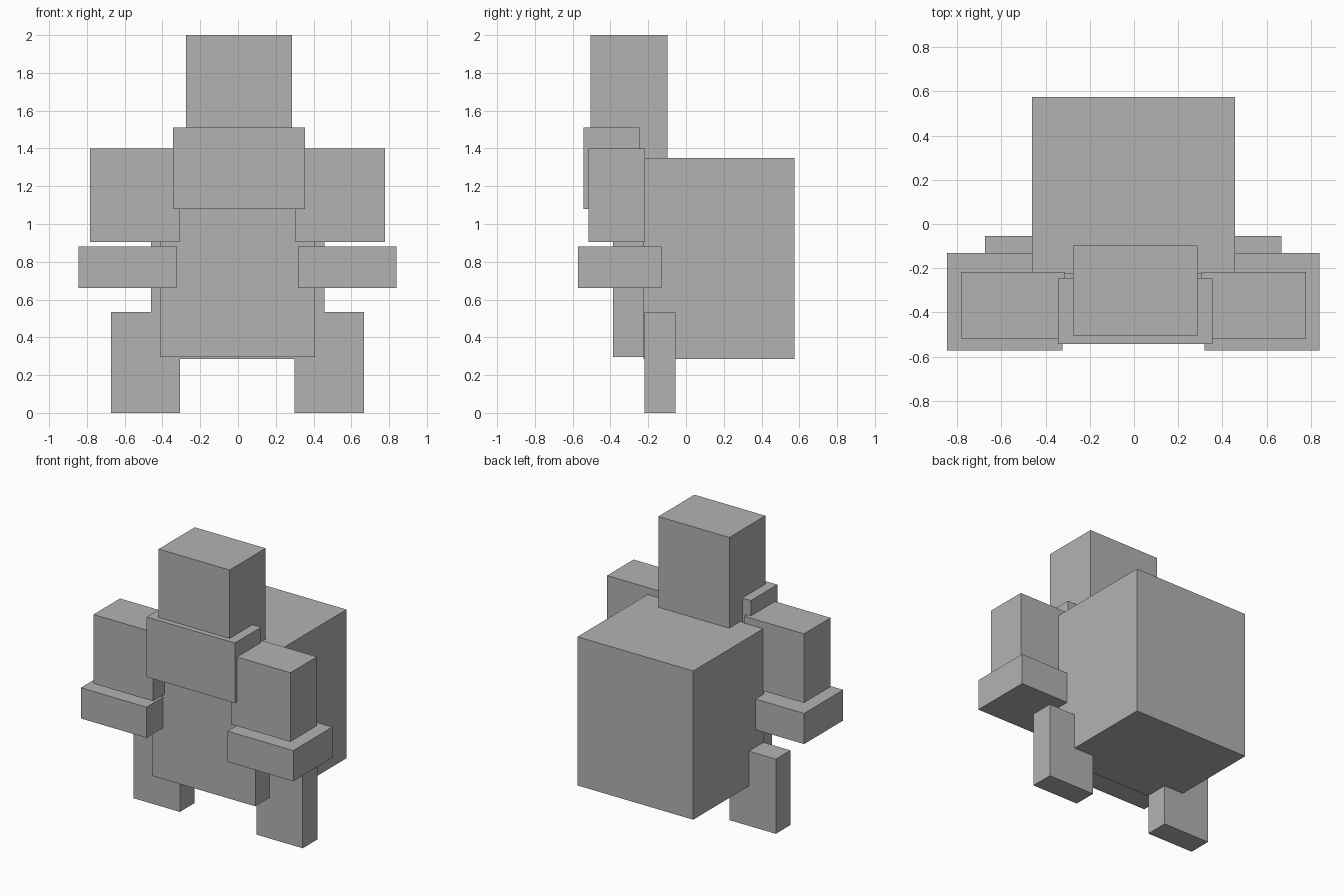
import bpy
import bmesh
from mathutils import Vector

if "Cube" in bpy.data.objects:
    bpy.data.objects.remove(bpy.data.objects["Cube"])

grey = bpy.data.materials.new("plain grey")
grey.diffuse_color = (0.45, 0.45, 0.45, 1)
grey.use_nodes = True
grey.node_tree.nodes["Principled BSDF"].inputs["Base Color"].default_value = grey.diffuse_color


def box(name, x, y, z):
    """Box spanning the given (low, high) ranges."""
    lo, hi = (Vector(c) for c in zip(x, y, z))
    bm = bmesh.new()
    bmesh.ops.create_cube(bm, size=1)
    bmesh.ops.scale(bm, vec=hi - lo, verts=bm.verts)
    mesh = bpy.data.meshes.new(name)
    bm.to_mesh(mesh)
    bm.free()
    mesh.materials.append(grey)
    obj = bpy.data.objects.new(name, mesh)
    obj.location = (lo + hi) / 2
    bpy.context.collection.objects.link(obj)


# Head, chest plate, torso and the large rear body
box("head", (-0.275, 0.287), (-0.505, -0.097), (1.33, 2.0))
box("chest_plate", (-0.343, 0.355), (-0.543, -0.245), (1.08, 1.51))
box("torso", (-0.412, 0.408), (-0.387, -0.22), (0.295, 1.33))
box("rear_body", (-0.46, 0.457), (-0.225, 0.575), (0.285, 1.35))

# Limbs, one of each per side
for side, s in (("left", -1), ("right", 1)):
    def span(inner, outer):
        return tuple(sorted((s * inner - 0.003, s * outer - 0.003)))

    box(side + "_upper_arm", span(0.308, 0.78), (-0.517, -0.217), (0.905, 1.4))
    box(side + "_forearm", span(0.321, 0.842), (-0.572, -0.13), (0.66, 0.88))
    box(side + "_leg", span(0.303, 0.67), (-0.22, -0.055), (0.0, 0.535))
